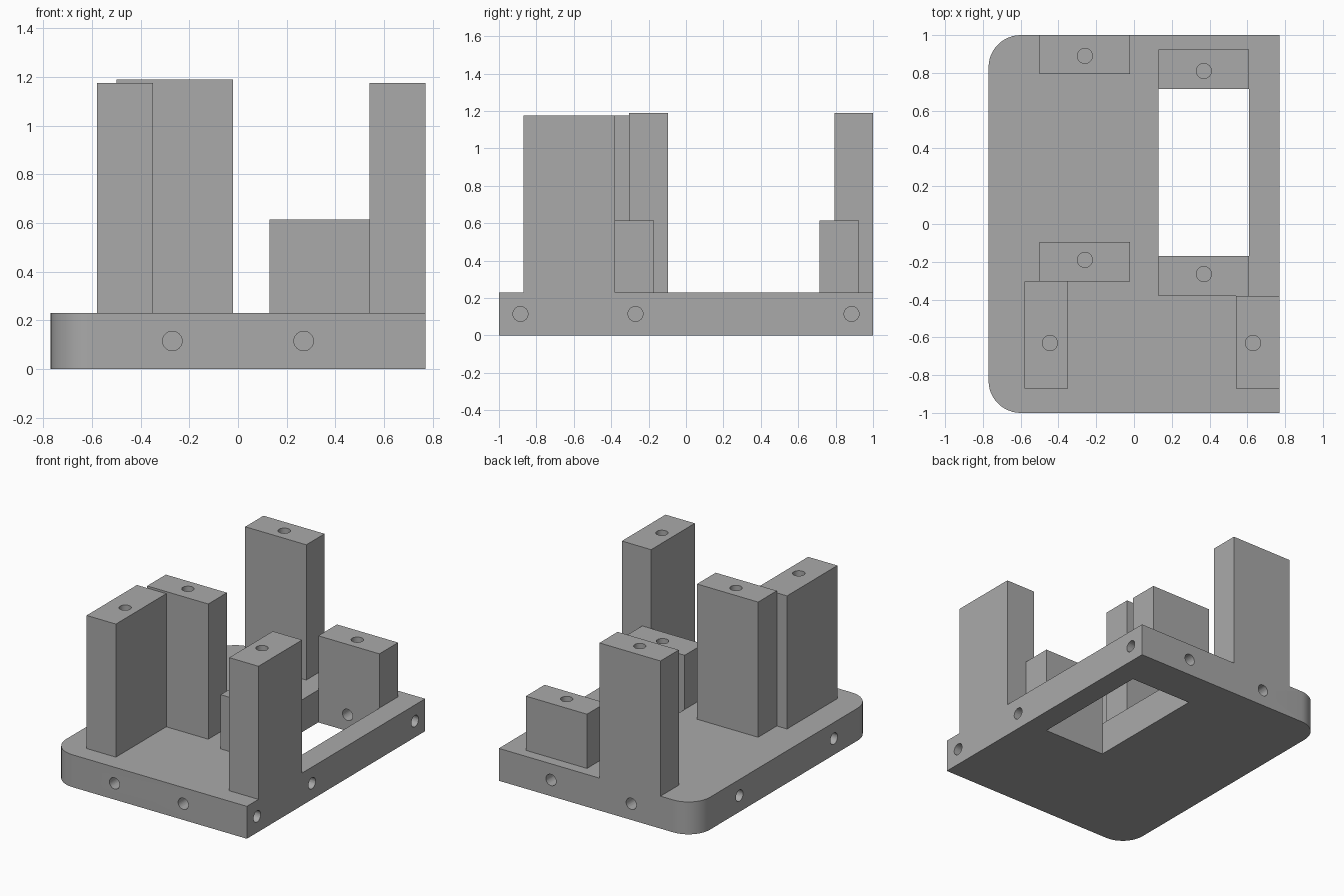
import bpy, bmesh, math
from mathutils import Matrix, Vector

cube = bpy.data.objects.get("Cube")
if cube:
    bpy.data.objects.remove(cube, do_unlink=True)

grey = bpy.data.materials.new("mid grey")
grey.use_nodes = True
grey.diffuse_color = (0.4, 0.4, 0.4, 1)
grey.node_tree.nodes["Principled BSDF"].inputs["Base Color"].default_value = (0.4, 0.4, 0.4, 1)

WIDTH, DEPTH, THICK = 0.77, 1.0, 0.23
CORNER, HOLE_R, HOLE_DEPTH = 0.17, 0.04, 0.3


def make_object(name, bm):
    mesh = bpy.data.meshes.new(name)
    bmesh.ops.recalc_face_normals(bm, faces=bm.faces)
    bm.to_mesh(mesh)
    bm.free()
    mesh.materials.append(grey)
    obj = bpy.data.objects.new(name, mesh)
    bpy.context.collection.objects.link(obj)
    return obj


def add_box(bm, x0, x1, y0, y1, z0, z1):
    centre = Matrix.Translation(((x0 + x1) / 2, (y0 + y1) / 2, (z0 + z1) / 2))
    size = Matrix.Diagonal((x1 - x0, y1 - y0, z1 - z0, 1))
    bmesh.ops.create_cube(bm, size=1, matrix=centre @ size)


def add_drill(bm, mouth, inward):
    # Cylinder centred on the hole mouth, so half of it sinks into the part
    turn = Vector(inward).to_track_quat('Z', 'Y').to_matrix().to_4x4()
    bmesh.ops.create_cone(bm, cap_ends=True, segments=32, radius1=HOLE_R, radius2=HOLE_R,
                          depth=2 * HOLE_DEPTH, matrix=Matrix.Translation(mouth) @ turn)


def cut(obj, cutter):
    cutter.hide_render = True
    mod = obj.modifiers.new("cut", 'BOOLEAN')
    mod.operation, mod.solver, mod.object = 'DIFFERENCE', 'EXACT', cutter
    bpy.ops.object.select_all(action='DESELECT')
    bpy.context.view_layer.objects.active = obj
    obj.select_set(True)
    bpy.ops.object.modifier_apply(modifier=mod.name)
    bpy.data.objects.remove(cutter, do_unlink=True)
    bpy.ops.object.shade_smooth_by_angle(angle=math.radians(30))


# Base plate with two rounded corners on its right side
bm = bmesh.new()
add_box(bm, -WIDTH, WIDTH, -DEPTH, DEPTH, 0, THICK)
corners = [e for e in bm.edges if all(v.co.x < 0 for v in e.verts)
           and abs(e.verts[0].co.z - e.verts[1].co.z) > 0.1]
bmesh.ops.bevel(bm, geom=corners, offset=CORNER, segments=12, profile=0.5, affect='EDGES')
plate = make_object("base_plate", bm)

# Rectangular window through the plate
bm = bmesh.new()
add_box(bm, 0.13, 0.61, -0.17, 0.715, -0.1, THICK + 0.1)
cut(plate, make_object("window_cutter", bm))

# Holes in the four edges of the plate
bm = bmesh.new()
mid = THICK / 2
for x in (-0.27, 0.27):
    add_drill(bm, (x, -DEPTH, mid), (0, 1, 0))
for x in (-0.27, 0.36):
    add_drill(bm, (x, DEPTH, mid), (0, -1, 0))
for y in (-0.885, -0.27, 0.885):
    add_drill(bm, (WIDTH, y, mid), (-1, 0, 0))
for y in (-0.56, 0.5):
    add_drill(bm, (-WIDTH, y, mid), (1, 0, 0))
cut(plate, make_object("edge_hole_cutter", bm))

# Posts: x range, y range, top height, hole position
posts = {
    "front_right_post": (-0.58, -0.35, -0.87, -0.305, 1.175, -0.445, -0.63),
    "front_left_post": (0.54, WIDTH, -0.87, -0.38, 1.175, 0.63, -0.63),
    "middle_tall_post": (-0.5, -0.02, -0.305, -0.095, 1.19, -0.26, -0.19),
    "back_tall_post": (-0.5, -0.02, 0.795, DEPTH, 1.19, -0.26, 0.89),
    "middle_short_post": (0.13, 0.61, -0.38, -0.17, 0.615, 0.37, -0.265),
    "back_short_post": (0.13, 0.61, 0.715, 0.925, 0.615, 0.37, 0.81),
}
for name, (x0, x1, y0, y1, top, hx, hy) in posts.items():
    bm = bmesh.new()
    add_box(bm, x0, x1, y0, y1, THICK, top)
    post = make_object(name, bm)
    bm = bmesh.new()
    add_drill(bm, (hx, hy, top), (0, 0, -1))
    cut(post, make_object("post_hole_cutter", bm))
